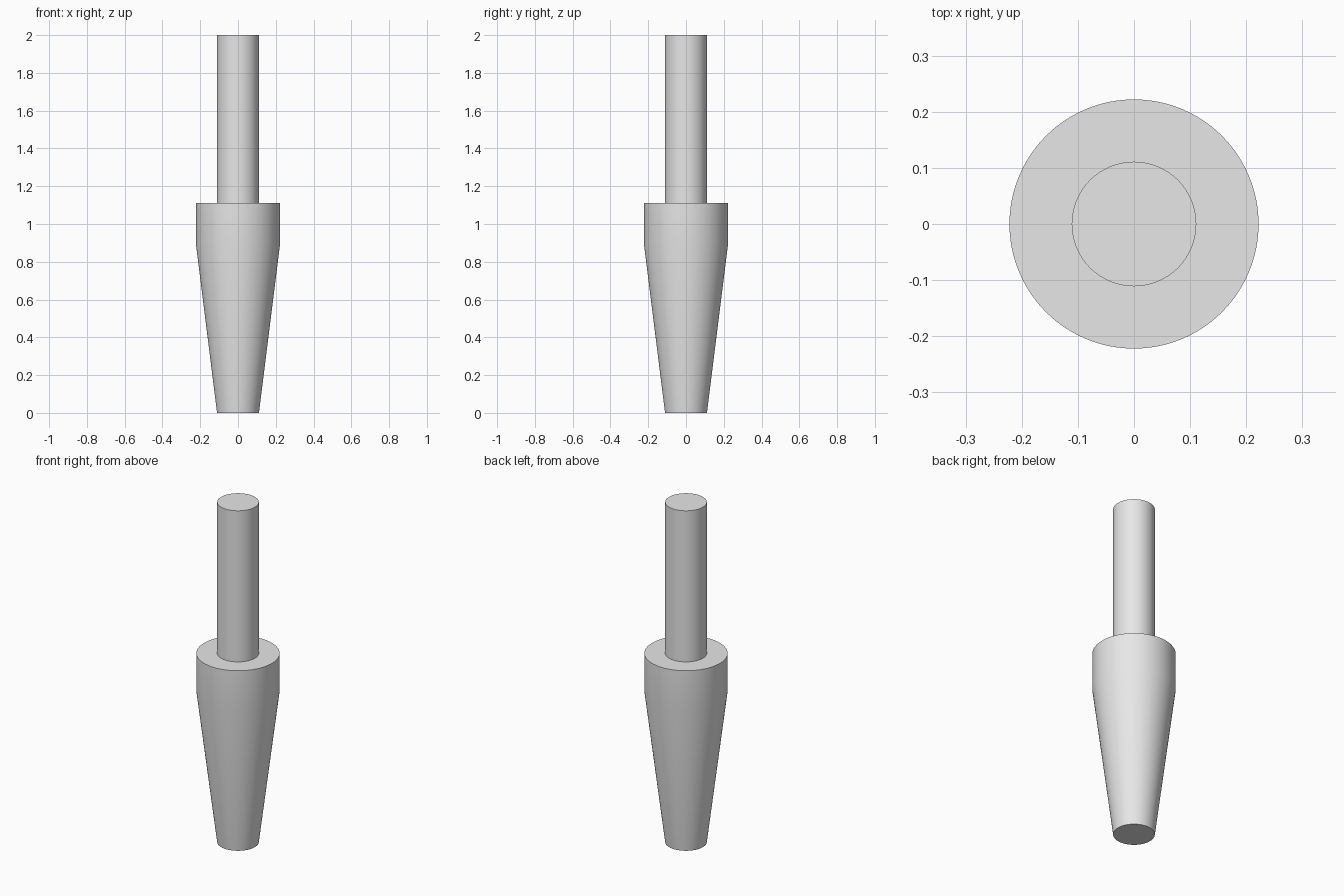
import bpy
import bmesh
import math

cube = bpy.data.objects.get("Cube")
if cube:
    bpy.data.objects.remove(cube, do_unlink=True)

SEGMENTS = 96
WIDE = 0.222
NARROW = 0.111

# Plain grey material
grey = bpy.data.materials.new("plain_grey")
grey.use_nodes = True
colour = (0.8, 0.8, 0.8, 1)
grey.diffuse_color = colour
grey.node_tree.nodes["Principled BSDF"].inputs["Base Color"].default_value = colour


def lathe(name, profile, material):
    """Turn (radius, height) points about z and cap both ends."""
    bm = bmesh.new()
    rings = []
    for radius, z in profile:
        angles = [math.tau * i / SEGMENTS for i in range(SEGMENTS)]
        rings.append([bm.verts.new((radius * math.cos(a), radius * math.sin(a), z))
                      for a in angles])
    for low, high in zip(rings, rings[1:]):
        for i in range(SEGMENTS):
            j = (i + 1) % SEGMENTS
            bm.faces.new((low[i], low[j], high[j], high[i]))
    bm.faces.new(rings[0][::-1])
    bm.faces.new(rings[-1])
    mesh = bpy.data.meshes.new(name)
    bm.to_mesh(mesh)
    bm.free()
    mesh.materials.append(material)
    obj = bpy.data.objects.new(name, mesh)
    bpy.context.collection.objects.link(obj)
    bpy.ops.object.select_all(action="DESELECT")
    obj.select_set(True)
    bpy.context.view_layer.objects.active = obj
    bpy.ops.object.shade_smooth_by_angle(angle=math.radians(30))
    return obj


# Tapered body, straight collar, flat shoulder and slim shaft in one turned piece
lathe("tapered_pin", [
    (NARROW, 0),
    (WIDE, 0.889),
    (WIDE, 1.111),
    (NARROW, 1.111),
    (NARROW, 2),
], grey)
